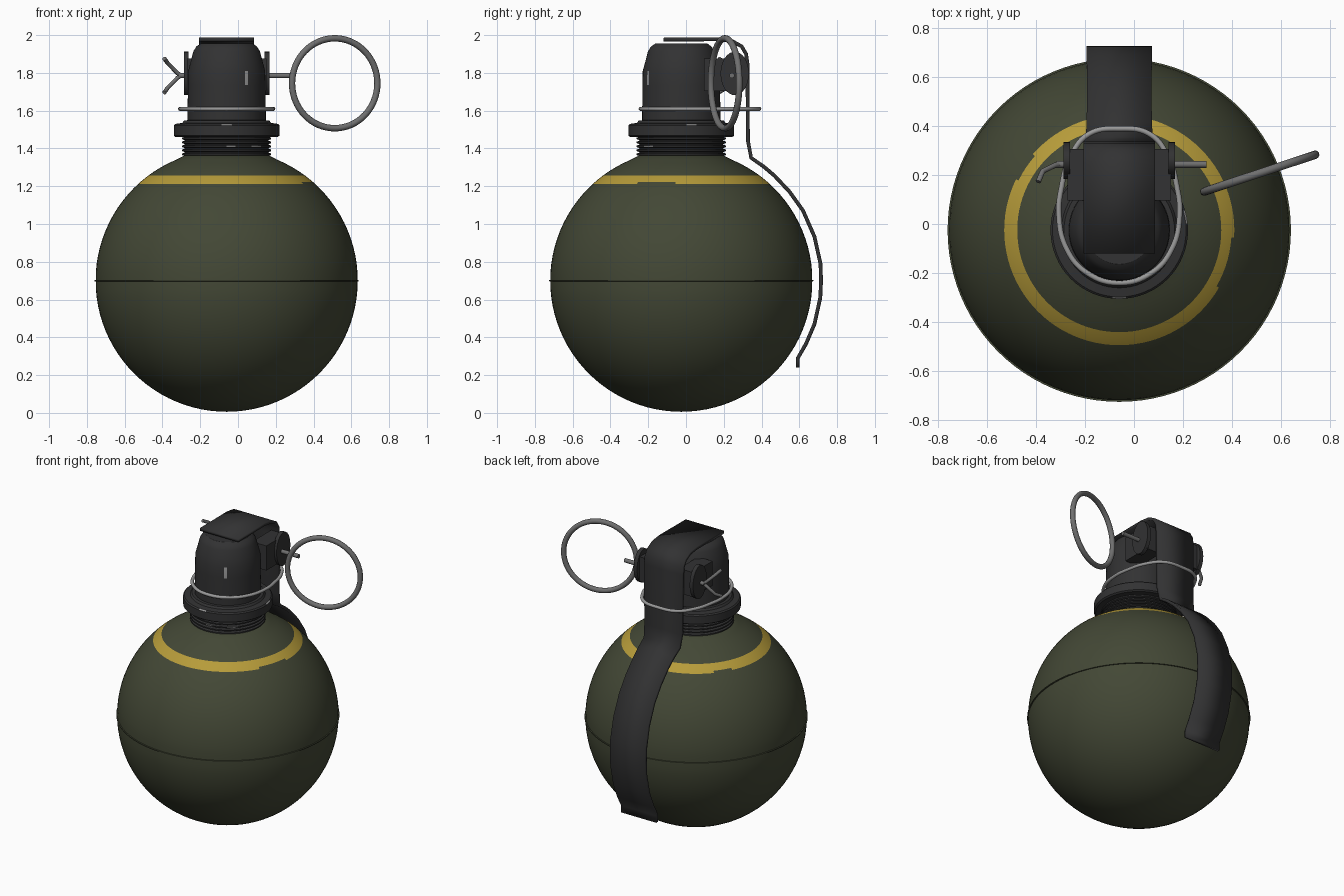
import bpy, bmesh, math
from mathutils import Vector

if "Cube" in bpy.data.objects:
    bpy.data.objects.remove(bpy.data.objects["Cube"])

CX, CY = -0.06, -0.025   # axis of body and fuze


def mat(name, c):
    m = bpy.data.materials.new(name)
    m.diffuse_color = (*c, 1)
    m.use_nodes = True
    m.node_tree.nodes["Principled BSDF"].inputs["Base Color"].default_value = m.diffuse_color
    return m


OLIVE = mat("olive_paint", (0.056, 0.064, 0.036))
YELLOW = mat("yellow_paint", (0.47, 0.33, 0.042))
DARK = mat("dark_metal", (0.032, 0.032, 0.033))
STEEL = mat("ring_steel", (0.16, 0.16, 0.16))
BRIGHT = mat("bare_steel", (0.32, 0.32, 0.32))


def finish(ob, *mats, angle=35):
    for m in mats:
        ob.data.materials.append(m)
    bpy.ops.object.select_all(action='DESELECT')
    ob.select_set(True)
    bpy.context.view_layer.objects.active = ob
    bpy.ops.object.shade_smooth_by_angle(angle=math.radians(angle))
    return ob


def from_bmesh(bm, name):
    me = bpy.data.meshes.new(name)
    bmesh.ops.recalc_face_normals(bm, faces=bm.faces)
    bm.to_mesh(me)
    bm.free()
    ob = bpy.data.objects.new(name, me)
    bpy.context.collection.objects.link(ob)
    return ob


def lathe(name, profile, mats, segs=96, rule=None, angle=35):
    """Spin (radius, z) points round the axis; rule(row, degrees, z) gives the colour slot."""
    bm = bmesh.new()
    rings = [[bm.verts.new((CX + r * math.cos(2 * math.pi * i / segs),
                            CY + r * math.sin(2 * math.pi * i / segs), z))
              for i in range(segs)] for r, z in profile]
    for k in range(len(rings) - 1):
        a, b = rings[k], rings[k + 1]
        for i in range(segs):
            j = (i + 1) % segs
            f = bm.faces.new((a[i], a[j], b[j], b[i]))
            if rule:
                f.material_index = rule(k, (i + 0.5) * 360 / segs,
                                        (profile[k][1] + profile[k + 1][1]) / 2)
    bm.faces.new(rings[0][::-1])
    bm.faces.new(rings[-1])
    return finish(from_bmesh(bm, name), *mats, angle=angle)


def wire(name, pts, r, m, cyclic=False, smooth=False):
    cu = bpy.data.curves.new(name, 'CURVE')
    cu.dimensions = '3D'
    cu.bevel_depth, cu.bevel_resolution, cu.use_fill_caps = r, 3, True
    if smooth:
        sp = cu.splines.new('BEZIER')
        sp.bezier_points.add(len(pts) - 1)
        for p, co in zip(sp.bezier_points, pts):
            p.co = co
            p.handle_left_type = p.handle_right_type = 'AUTO'
    else:
        sp = cu.splines.new('POLY')
        sp.points.add(len(pts) - 1)
        for p, co in zip(sp.points, pts):
            p.co = (*co, 1)
    sp.use_cyclic_u = cyclic
    ob = bpy.data.objects.new(name, cu)
    bpy.context.collection.objects.link(ob)
    bpy.ops.object.select_all(action='DESELECT')
    ob.select_set(True)
    bpy.context.view_layer.objects.active = ob
    bpy.ops.object.convert(target='MESH')
    return finish(bpy.context.object, m, angle=50)


# Round body with painted band, chipped along its lower edge
R = 0.694
zs = [0.7 - R * math.cos(math.pi * i / 48) for i in range(1, 43)]
zs = sorted([z for z in zs if abs(z - 0.7) > 0.01 and not 1.2 < z < 1.265]
            + [1.212, 1.222, 1.235, 1.256])
body_profile = [(0.004, 0.7 - R)] + [(math.sqrt(R * R - (z - 0.7) ** 2), z) for z in zs]
body_profile.append((0.22, 1.365))


def band(k, deg, z):
    if not 1.212 < z < 1.256:
        return 0
    chipped = z < 1.222 and (330 < deg < 356 or 140 < deg < 152)
    return 0 if chipped else 1


lathe("body", body_profile, (OLIVE, YELLOW), rule=band)

# Raised weld seam round the middle
lathe("body_seam", [(0.685, 0.695), (0.699, 0.697), (0.699, 0.703), (0.685, 0.705)], (OLIVE,))

# Threaded neck
threads = [(0.21, 1.35)]
for i in range(5):
    z = 1.36 + i * 0.021
    threads += [(0.222, z), (0.236, z + 0.005), (0.236, z + 0.013), (0.222, z + 0.018)]
lathe("threaded_neck", threads, (DARK, BRIGHT), 64,
      lambda k, d, z: int(k == 10 and (305 < d < 322 or 272 < d < 280)), angle=25)

# Collar and domed fuze housing, with small worn spots
lathe("collar", [(0.2, 1.46), (0.27, 1.46), (0.28, 1.468), (0.28, 1.522), (0.272, 1.53),
                 (0.235, 1.535), (0.225, 1.548), (0.2, 1.55)], (DARK, BRIGHT), 64,
      lambda k, d, z: int(k == 3 and (264 < d < 276 or 8 < d < 18)), angle=25)
lathe("fuze_housing", [(0.207, 1.53), (0.207, 1.60), (0.205, 1.735), (0.204, 1.81), (0.193, 1.85),
                       (0.176, 1.915), (0.16, 1.94), (0.138, 1.955)], (DARK, BRIGHT), 64,
      lambda k, d, z: int(k == 2 and 298 < d < 304), angle=25)

# Lugs carrying the pin, each with an oval ear plate
for side, label in ((-1, "left"), (1, "right")):
    bpy.ops.mesh.primitive_cube_add(size=1, location=(CX + side * 0.155, 0.2, 1.79))
    lug = bpy.context.object
    lug.name = label + "_lug"
    lug.scale = (0.11, 0.21, 0.17)
    finish(lug, DARK)
    bpy.ops.mesh.primitive_cylinder_add(vertices=32, radius=1, depth=1,
                                        location=(CX + side * 0.214, 0.258, 1.797),
                                        rotation=(0, math.pi / 2, 0))
    ear = bpy.context.object
    ear.name = label + "_ear"
    ear.scale = (0.115, 0.075, 0.026)
    finish(ear, DARK)

# Safety lever: bent strip (y, z, half width)
path = [(-0.12, 1.976, .146), (0.17, 1.978, .146), (0.245, 1.968, .146), (0.295, 1.94, .146),
        (0.318, 1.90, .146), (0.325, 1.85, .146), (0.328, 1.44, .142), (0.345, 1.35, .136),
        (0.41, 1.305, .133), (0.468, 1.256, .132), (0.548, 1.171, .132), (0.62, 1.07, .132),
        (0.68, 0.933, .133), (0.712, 0.79, .134), (0.715, 0.70, .134), (0.711, 0.61, .134),
        (0.68, 0.47, .134), (0.635, 0.365, .134), (0.592, 0.29, .134), (0.592, 0.24, .134)]
bm = bmesh.new()
rows = [[bm.verts.new((CX + s * w, y, z)) for s in (-1, 1)] for y, z, w in path]
for a, b in zip(rows, rows[1:]):
    bm.faces.new((a[0], a[1], b[1], b[0]))
lever = from_bmesh(bm, "safety_lever")
sol = lever.modifiers.new("thickness", 'SOLIDIFY')
sol.thickness, sol.offset = 0.02, 0
finish(lever, DARK, angle=30)

# Wire clip round fuze and lever
half = [(0.13, -0.2), (0.215, -0.1), (0.246, 0.04), (0.235, 0.15), (0.2, 0.27), (0.125, 0.365)]
loop = [(0, -0.24)] + half + [(0, 0.388)] + [(-x, y) for x, y in reversed(half)]
wire("wire_clip", [(CX + x, y, 1.61) for x, y in loop], 0.011, BRIGHT, True, True)

# Split pin with spread ends
wire("pin_shaft", [(-0.315, 0.243, 1.786), (0.296, 0.243, 1.786)], 0.014, STEEL)
for s, label in ((1, "upper"), (-1, "lower")):
    wire(label + "_pin_end", [(-0.30, 0.243, 1.786), (-0.32, 0.24, 1.786 + s * 0.012),
                              (-0.372, 0.215, 1.786 + s * 0.065),
                              (-0.39, 0.172, 1.786 + s * 0.09)], 0.011, STEEL)

# Pull ring
bpy.ops.mesh.primitive_torus_add(major_radius=0.238, minor_radius=0.017, major_segments=64,
                                 minor_segments=12, location=(0.512, 0.207, 1.745),
                                 rotation=(math.pi / 2, 0, math.radians(18.4)))
bpy.context.object.name = "pull_ring"
finish(bpy.context.object, STEEL, angle=60)
